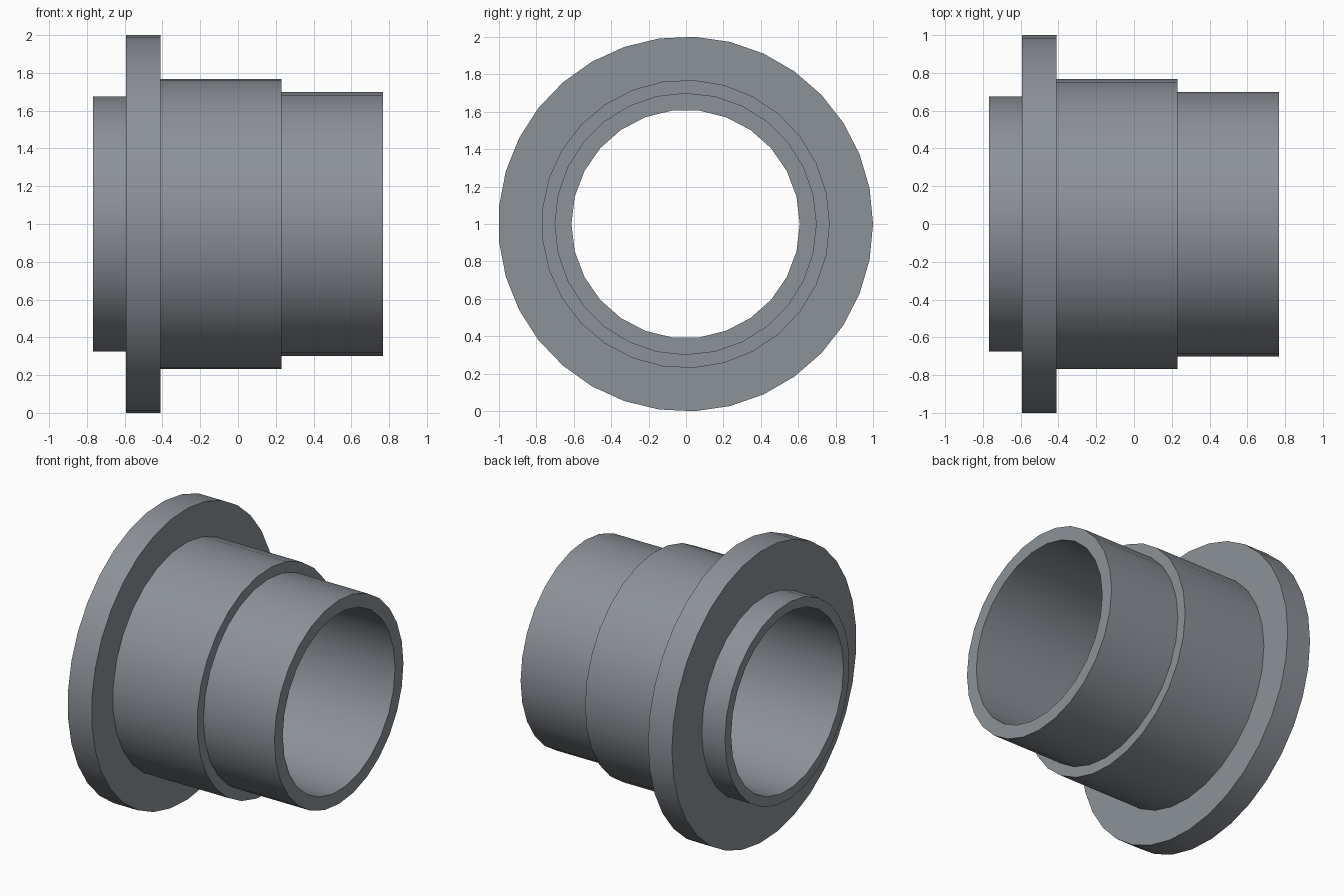
import bpy, bmesh
from math import sin, cos, pi, radians

if "Cube" in bpy.data.objects:
    bpy.data.objects.remove(bpy.data.objects["Cube"])

CENTRE_Y, CENTRE_Z = -0.002, 1.0

bm = bmesh.new()


def ring(x, radius, sides):
    """Polygon of vertices around the x axis, first corner on +y."""
    return [bm.verts.new((x, CENTRE_Y + radius * cos(2 * pi * i / sides),
                          CENTRE_Z + radius * sin(2 * pi * i / sides)))
            for i in range(sides)]


def join(a, b):
    """Skin two rings: quads for equal counts, otherwise a triangle strip."""
    na, nb = len(a), len(b)
    if na == nb:
        for i in range(na):
            j = (i + 1) % na
            bm.faces.new((a[i], a[j], b[j], b[i]))
        return
    i = j = 0
    while i < na or j < nb:
        if j >= nb or (i < na and (i + 1) / na <= (j + 1) / nb):
            bm.faces.new((a[i % na], a[(i + 1) % na], b[j % nb]))
            i += 1
        else:
            bm.faces.new((a[i % na], b[(j + 1) % nb], b[j % nb]))
            j += 1


# x start, x end, radius, sides: rear collar, flange, body, nose, then bore
sections = [
    (-0.768, -0.592, 0.677, 27),
    (-0.592, -0.411, 1.001, 33),
    (-0.411, 0.229, 0.77, 29),
    (0.229, 0.768, 0.70, 28),
    (0.768, -0.768, 0.61, 26),
]
rings = []
for x0, x1, radius, sides in sections:
    rings += [ring(x0, radius, sides), ring(x1, radius, sides)]
for k in range(len(rings)):
    join(rings[k], rings[(k + 1) % len(rings)])

bmesh.ops.recalc_face_normals(bm, faces=bm.faces)
mesh = bpy.data.meshes.new("flanged_bushing")
bm.to_mesh(mesh)
bm.free()

# Dark blue-grey steel
steel = bpy.data.materials.new("dark_steel")
steel.diffuse_color = (0.265, 0.287, 0.318, 1.0)
steel.use_nodes = True
steel.node_tree.nodes["Principled BSDF"].inputs["Base Color"].default_value = steel.diffuse_color
mesh.materials.append(steel)

# Smooth walls with crisp steps
bushing = bpy.data.objects.new("flanged_bushing", mesh)
bpy.context.collection.objects.link(bushing)
bpy.context.view_layer.objects.active = bushing
bushing.select_set(True)
bpy.ops.object.shade_smooth_by_angle(angle=radians(30))
